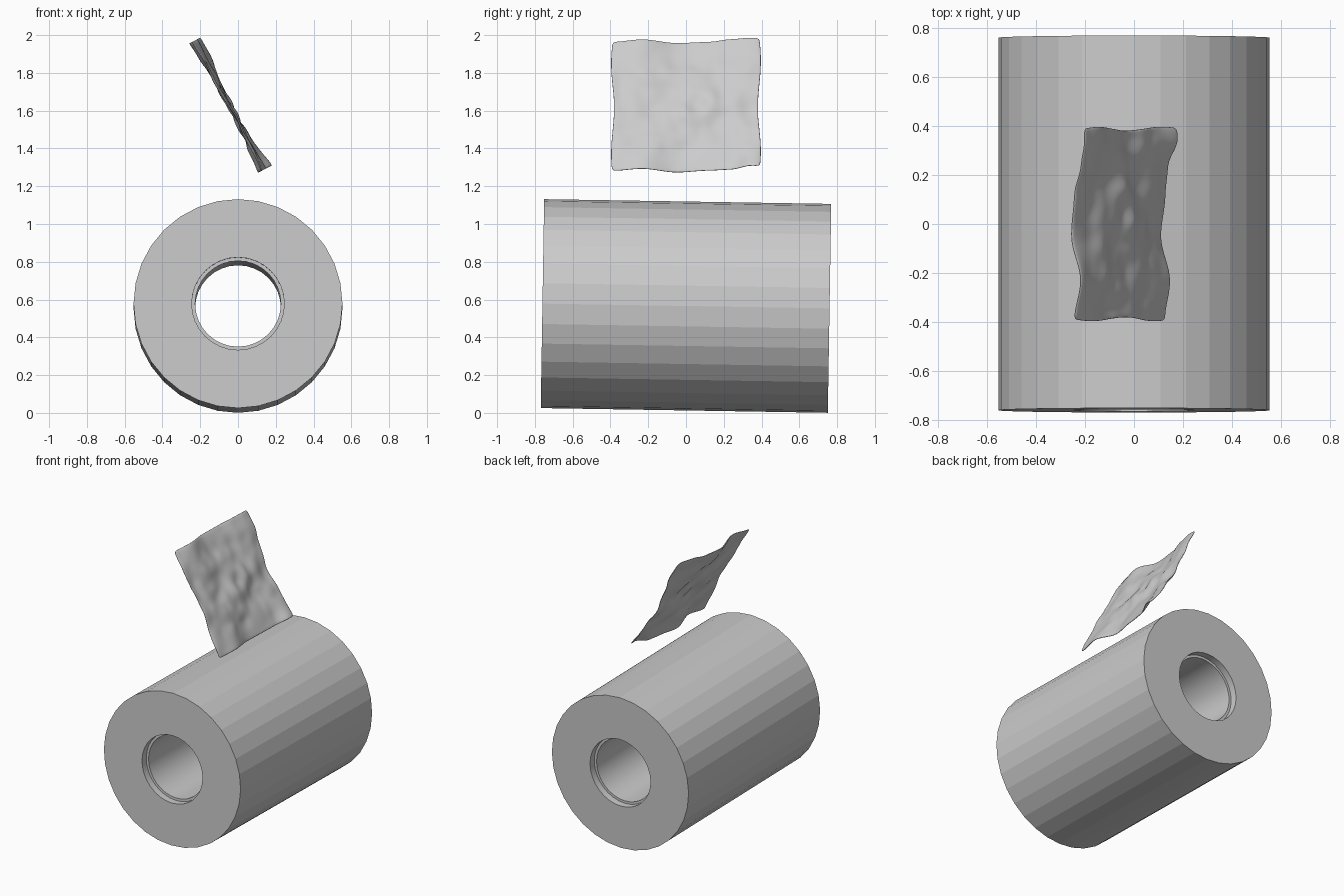
import bpy, bmesh, math
from mathutils import Vector, noise

if "Cube" in bpy.data.objects:
    bpy.data.objects.remove(bpy.data.objects["Cube"])

TILT = math.radians(-0.94)
CENTRE = (0, 0, 0.566)


def add_object(name, bm):
    bmesh.ops.recalc_face_normals(bm, faces=bm.faces[:])
    mesh = bpy.data.meshes.new(name)
    bm.to_mesh(mesh)
    bm.free()
    ob = bpy.data.objects.new(name, mesh)
    bpy.context.collection.objects.link(ob)
    return ob


def tube(name, outer, inner, half, sides, smooth_inside):
    """Hollow cylinder along y, turned from a closed rectangle profile."""
    bm = bmesh.new()
    profile = [(outer, -half), (outer, half), (inner, half), (inner, -half)]
    rings = []
    for i in range(sides):
        a = 2 * math.pi * i / sides
        rings.append([bm.verts.new((r * math.sin(a), y, r * math.cos(a))) for r, y in profile])
    for i in range(sides):
        a, b = rings[i], rings[(i + 1) % sides]
        for k in range(4):
            f = bm.faces.new((a[k], a[(k + 1) % 4], b[(k + 1) % 4], b[k]))
            f.smooth = smooth_inside and k == 2
    # keep the rims crisp
    for e in bm.edges:
        if abs(e.verts[0].co.y - e.verts[1].co.y) < 1e-5:
            e.smooth = False
    ob = add_object(name, bm)
    ob.location = CENTRE
    ob.rotation_euler.x = TILT
    return ob


# Paper roll (faceted outside) and recessed cardboard core
tube("paper_roll", 0.553, 0.245, 0.76, 32, True)
tube("cardboard_core", 0.245, 0.227, 0.71, 32, True)

# Loose sheet: tilted square, rippled along its normal
TOP = Vector((-0.225, 0, 1.975))
BOTTOM = Vector((0.135, 0, 1.285))
NORMAL = Vector((0.887, 0, 0.463))
EDGE_Y = [-0.39, -0.23, -0.05, 0.12, 0.24, 0.34, 0.39]
TOP_WAVE = [-0.022, 0.008, -0.036, -0.022, 0.01, 0.026, 0.024]
BOTTOM_WAVE = [-0.012, 0.014, -0.03, -0.008, 0.004, 0.052, 0.044]


def wave(table, y):
    for i in range(len(EDGE_Y) - 1):
        if y <= EDGE_Y[i + 1] + 1e-6:
            t = (y - EDGE_Y[i]) / (EDGE_Y[i + 1] - EDGE_Y[i])
            t = t * t * (3 - 2 * t)
            return table[i] * (1 - t) + table[i + 1] * t


def ripple(y, v):
    inside = min(1, 5 * v, 5 * (1 - v))
    edge = wave(TOP_WAVE, y) * max(0, 1 - 2.5 * v) + wave(BOTTOM_WAVE, y) * max(0, 2.5 * v - 1.5)
    crumple = 0.022 * noise.noise(Vector((y * 6, v * 5, 2.3)))
    crumple += 0.012 * noise.noise(Vector((y * 13, v * 9, 7.1)))
    # ring-shaped dent near the middle
    r = math.hypot(y - 0.06, (v - 0.49) * 0.78)
    dent = 0.014 * math.cos(r * 36) * math.exp(-(r / 0.12) ** 2)
    return edge + inside * (crumple - dent)


N = 22
bm = bmesh.new()
grid = []
for j in range(N + 1):
    v = j / N
    row = []
    for i in range(N + 1):
        y = -0.39 + 0.78 * i / N
        p = TOP.lerp(BOTTOM, v) + NORMAL * ripple(y, v)
        p.y = y + 0.008 * math.sin(v * 9) * (2 * i / N - 1)
        row.append(bm.verts.new(p))
    grid.append(row)
for j in range(N):
    for i in range(N):
        f = bm.faces.new((grid[j][i], grid[j][i + 1], grid[j + 1][i + 1], grid[j + 1][i]))
        f.smooth = True
sheet = add_object("loose_sheet", bm)
solid = sheet.modifiers.new("thickness", 'SOLIDIFY')
solid.thickness = 0.01
solid.offset = 0
sub = sheet.modifiers.new("smooth", 'SUBSURF')
sub.levels = sub.render_levels = 2
